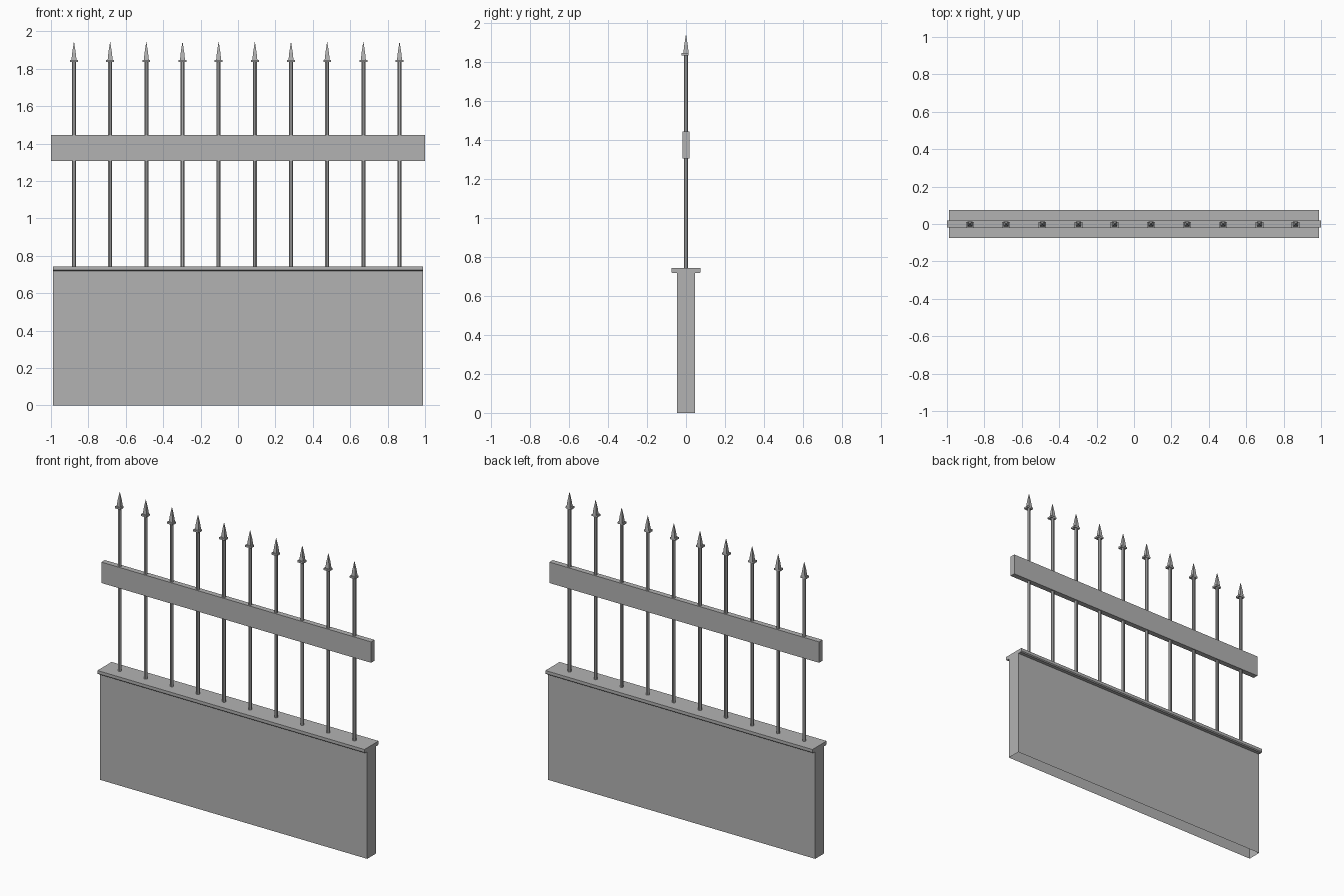
import bpy, bmesh
from math import pi

cube = bpy.data.objects.get("Cube")
if cube:
    bpy.data.objects.remove(cube, do_unlink=True)

GREY = (0.45, 0.45, 0.45, 1)
mat = bpy.data.materials.new("plain_grey")
mat.use_nodes = True
mat.diffuse_color = GREY
mat.node_tree.nodes["Principled BSDF"].inputs["Base Color"].default_value = GREY


def add_object(name, bm):
    bmesh.ops.recalc_face_normals(bm, faces=bm.faces)
    mesh = bpy.data.meshes.new(name)
    bm.to_mesh(mesh)
    bm.free()
    mesh.materials.append(mat)
    obj = bpy.data.objects.new(name, mesh)
    bpy.context.collection.objects.link(obj)
    return obj


def add_box(name, low, high):
    bm = bmesh.new()
    bmesh.ops.create_cube(bm, size=1)
    for v in bm.verts:
        v.co = [(a + b) / 2 + c * (b - a) for a, b, c in zip(low, high, v.co)]
    return add_object(name, bm)


def add_lathe(name, profile, sides, x):
    """Stack polygon rings given as (radius, height), closed at both ends."""
    bm = bmesh.new()
    for (r1, z1), (r2, z2) in zip(profile, profile[1:]):
        made = bmesh.ops.create_cone(bm, segments=sides, radius1=r1, radius2=r2,
                                     depth=z2 - z1, cap_ends=False)
        bmesh.ops.rotate(bm, verts=made["verts"], cent=(0, 0, 0),
                         matrix=Matrix.Rotation(pi / sides, 3, "Z"))
        bmesh.ops.translate(bm, verts=made["verts"], vec=(x, 0, (z1 + z2) / 2))
    bmesh.ops.remove_doubles(bm, verts=bm.verts, dist=0.0001)
    bmesh.ops.holes_fill(bm, edges=bm.edges, sides=sides)
    return add_object(name, bm)


from mathutils import Matrix

# Low wall with a projecting coping: one section, hollow and open underneath
half = [(0.046, 0), (0.046, 0.718), (0.069, 0.718), (0.075, 0.724), (0.075, 0.744)]
section = half + [(-y, z) for y, z in reversed(half)]
bm = bmesh.new()
ends = [[bm.verts.new((x, y, z)) for y, z in section] for x in (-0.99, 0.99)]
for ring in ends:
    bm.faces.new(ring)
for i in range(len(section) - 1):
    bm.faces.new((ends[0][i], ends[0][i + 1], ends[1][i + 1], ends[1][i]))
add_object("wall_with_coping", bm)

# Horizontal rail
add_box("rail", (-1, -0.018, 1.306), (1, 0.018, 1.446))

# Bars, each with a collar and a four-sided spear point
for i in range(10):
    x = -0.877 + i * 0.1934
    add_lathe(f"bar_{i + 1}", [(0.0115, 0.735), (0.0115, 1.84)], 8, x)
    add_box(f"collar_{i + 1}", (x - 0.021, -0.022, 1.836), (x + 0.021, 0.012, 1.848))
    add_lathe(f"spear_point_{i + 1}",
              [(0.019, 1.847), (0.013, 1.888), (0.001, 1.942)], 4, x)
